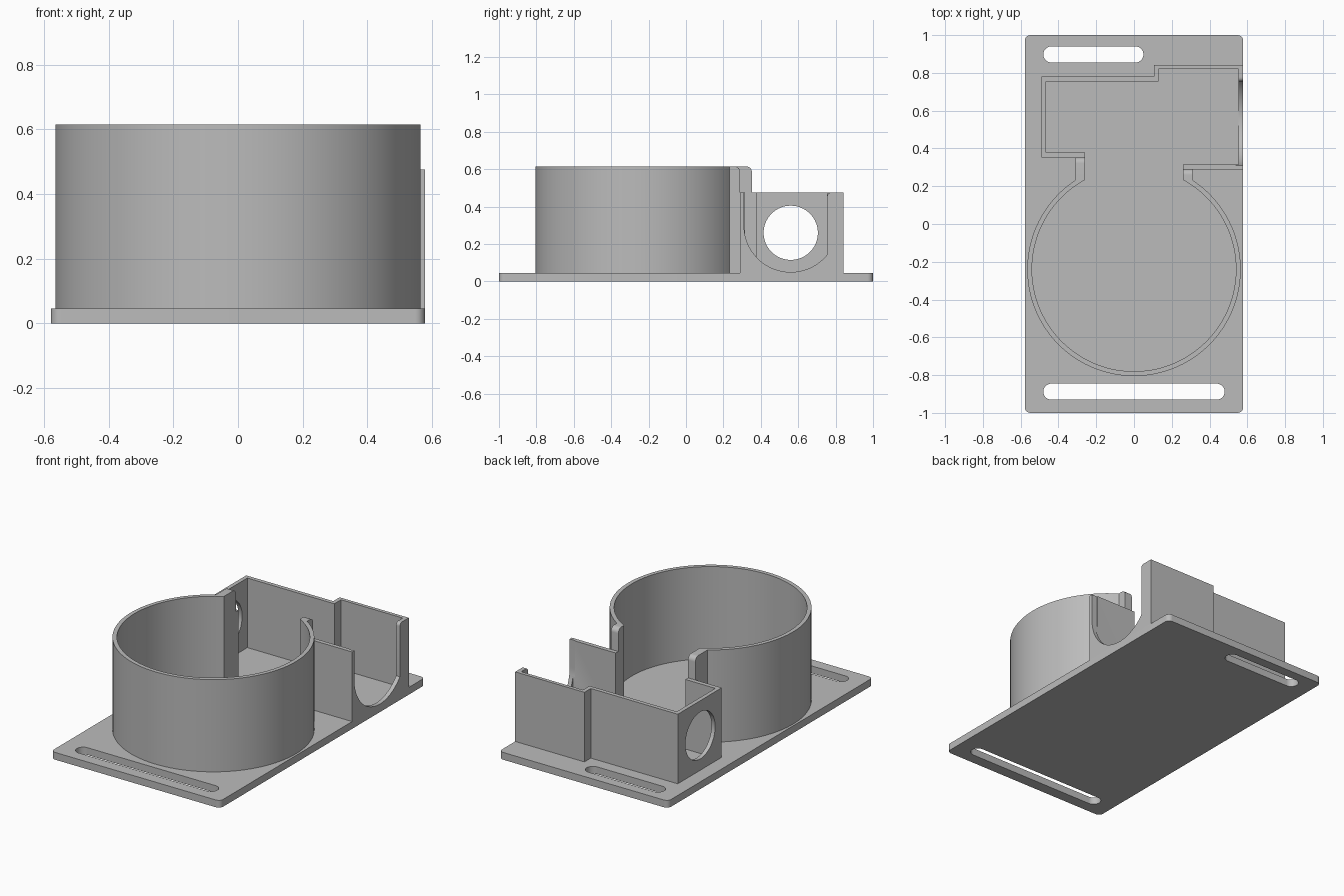
import bpy, bmesh
from math import sin, cos, pi, asin, acos, radians
from mathutils import Vector

cube = bpy.data.objects.get("Cube")
if cube:
    bpy.data.objects.remove(cube)

grey = bpy.data.materials.new("light grey plastic")
grey.use_nodes = True
COLOR = (0.5, 0.5, 0.5, 1)
grey.diffuse_color = COLOR
grey.node_tree.nodes["Principled BSDF"].inputs["Base Color"].default_value = COLOR

PLATE_TOP, WALL_TOP, RING_TOP = 0.045, 0.475, 0.615
SUNK = 0.02  # depth at which walls start inside the plate


def arc(cx, cy, r, a0, a1, n):
    return [(cx + r * cos(a0 + (a1 - a0) * i / n),
             cy + r * sin(a0 + (a1 - a0) * i / n)) for i in range(n + 1)]


def round_rect(x0, y0, x1, y1, r, n=10):
    pts = []
    for k, (cx, cy) in enumerate([(x1 - r, y1 - r), (x0 + r, y1 - r),
                                  (x0 + r, y0 + r), (x1 - r, y0 + r)]):
        pts += arc(cx, cy, r, k * pi / 2, (k + 1) * pi / 2, n)
    # drop doubled points where two corner arcs meet
    return [p for i, p in enumerate(pts)
            if (Vector(p) - Vector(pts[i - 1])).length > 1e-5]


def prism(name, pts, lo, hi, axis="z", round_ends=0):
    """Extrude a 2D outline along z, or a (y, z) outline along x."""
    place = (lambda p: (p[0], p[1], lo)) if axis == "z" else (lambda p: (lo, p[0], p[1]))
    step = Vector((0, 0, hi - lo)) if axis == "z" else Vector((hi - lo, 0, 0))
    bm = bmesh.new()
    face = bm.faces.new([bm.verts.new(place(p)) for p in pts])
    out = bmesh.ops.extrude_face_region(bm, geom=[face], use_keep_orig=True)
    bmesh.ops.translate(bm, vec=step,
                        verts=[g for g in out["geom"] if isinstance(g, bmesh.types.BMVert)])
    bmesh.ops.recalc_face_normals(bm, faces=bm.faces)
    if round_ends:
        # round the top edges of the two free ends at the back
        edges = [e for e in bm.edges if all(v.co.z > hi - 1e-4 and v.co.y > 0.28 for v in e.verts)]
        bmesh.ops.bevel(bm, geom=edges, offset=round_ends, segments=8,
                        profile=0.5, affect="EDGES")
    mesh = bpy.data.meshes.new(name)
    bm.to_mesh(mesh)
    bm.free()
    mesh.materials.append(grey)
    obj = bpy.data.objects.new(name, mesh)
    bpy.context.collection.objects.link(obj)
    return obj


def activate(obj):
    bpy.ops.object.select_all(action="DESELECT")
    obj.select_set(True)
    bpy.context.view_layer.objects.active = obj


def cut(obj, cutter):
    cutter.hide_render = True
    mod = obj.modifiers.new("cut", "BOOLEAN")
    mod.operation, mod.solver, mod.object = "DIFFERENCE", "EXACT", cutter
    activate(obj)
    bpy.ops.object.modifier_apply(modifier=mod.name)
    bpy.data.objects.remove(cutter)


# Base plate with two strap slots
plate = prism("base_plate", round_rect(-0.578, -1, 0.578, 1, 0.03), 0, PLATE_TOP)
for x1, y0 in ((0.48, -0.93), (0.05, 0.855)):
    cut(plate, prism("slot_cutter", round_rect(-0.48, y0, x1, y0 + 0.085, 0.0424), -0.1, 0.2))

# Open round holder with two short neck walls
CY, R_OUT, R_IN, NECK_OUT, NECK_IN = -0.24, 0.565, 0.54, 0.31, 0.26
a, b = acos(NECK_OUT / R_OUT), acos(NECK_IN / R_IN)
LEFT_END, RIGHT_END = 0.29, 0.352
outline = arc(0, CY, R_OUT, a, -pi - a, 120)
outline += [(-NECK_OUT, RIGHT_END), (-NECK_IN, RIGHT_END)]
outline += arc(0, CY, R_IN, -pi - b, b, 120)
outline += [(NECK_IN, LEFT_END), (NECK_OUT, LEFT_END)]
ring = prism("round_holder", outline, SUNK, RING_TOP, round_ends=0.03)

# Stepped box wall behind the holder
walls = prism("box_walls", [
    (-0.26, 0.351), (-0.49, 0.351), (-0.49, 0.78), (0.105, 0.78),
    (0.105, 0.842), (0.578, 0.842), (0.578, 0.289), (0.26, 0.289),
    (0.26, 0.315), (0.552, 0.315), (0.552, 0.82), (0.13, 0.82),
    (0.13, 0.755), (-0.465, 0.755), (-0.465, 0.378), (-0.26, 0.378)], SUNK, WALL_TOP)

# Round opening in the right wall
cut(walls, prism("hole_cutter", arc(0.56, 0.26, 0.145, 0, 2 * pi, 64)[:-1], -0.6, -0.4, "x"))

# U-shaped notch in the left wall, with a rounded lip on the rear post
R = 0.25
notch = arc(0.56, 0.3, R, -pi, -acos(0.195 / R), 40)
notch += arc(0.775, WALL_TOP - 0.02, 0.02, pi, pi / 2, 6)
notch += [(0.775, 0.6), (0.31, 0.6)]
cut(walls, prism("notch_cutter", notch, 0.54, 0.7, "x"))

for obj in (plate, ring, walls):
    activate(obj)
    bpy.ops.object.shade_smooth_by_angle(angle=radians(30))
